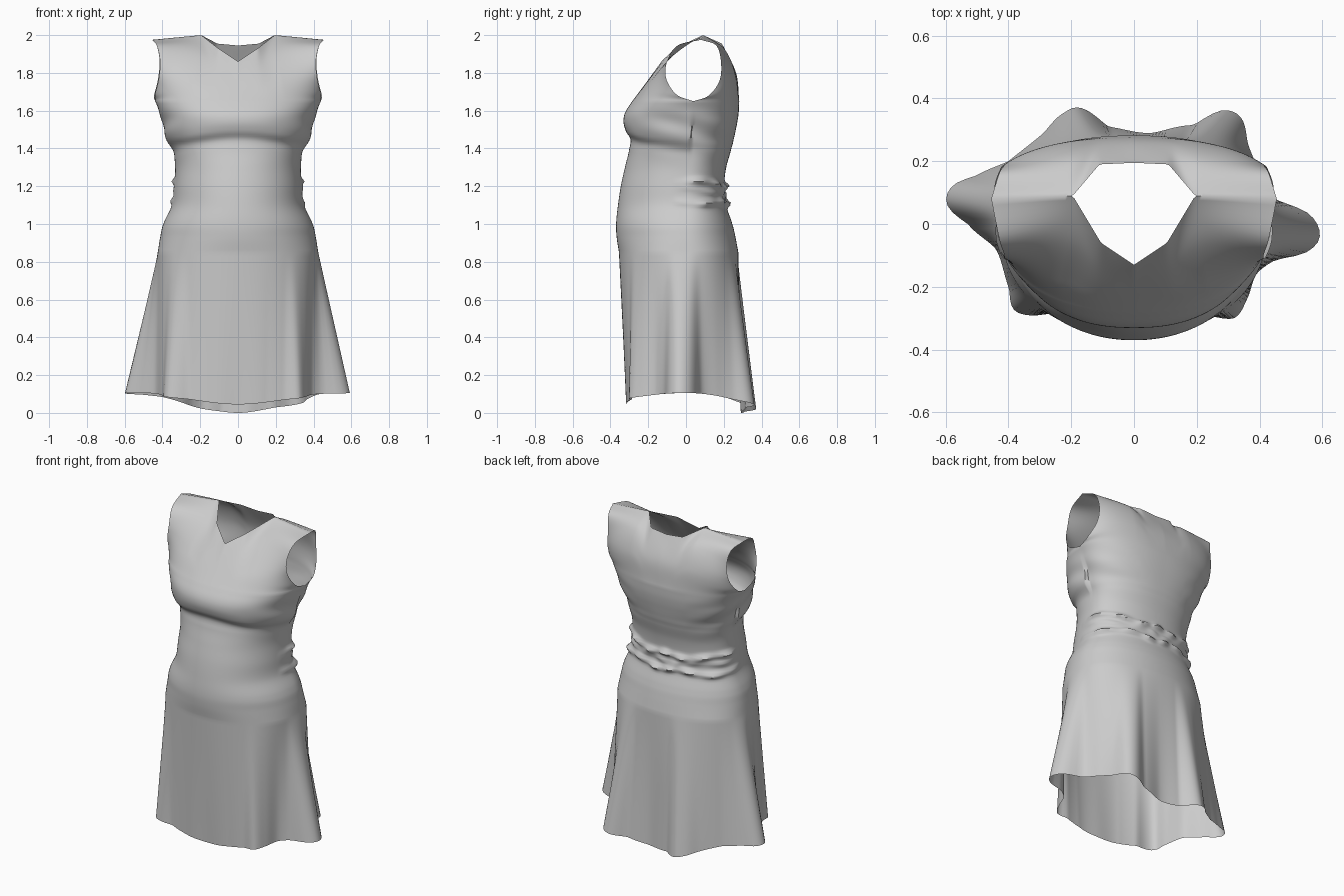
import bpy, bmesh, math
from mathutils import Vector as V

if "Cube" in bpy.data.objects:
    bpy.data.objects.remove(bpy.data.objects["Cube"])

COLS, SKIRT, TORSO, YOKE = 192, 36, 64, 32
Z_HIP, Z_ARM = 0.85, 1.65


def spline(pts, t):
    """Catmull-Rom through pts, t in 0..1"""
    n = len(pts) - 1
    i = min(int(t * n), n - 1)
    f = t * n - i
    b, c = pts[i], pts[i + 1]
    a = pts[i - 1] if i > 0 else b * 2 - c
    d = pts[i + 2] if i + 2 <= n else c * 2 - b
    return (b * 2 + (c - a) * f + (a * 2 - b * 5 + c * 4 - d) * f * f
            + (b * 3 - a - c * 3 + d) * f ** 3) * 0.5


# Torso profile: z, half width, front y, back y, centre y, squareness
PROFILE = [
    (0.85, .425, -.355, .277, 0, 2.2), (0.93, .412, -.367, .262, 0, 2.1),
    (1.00, .395, -.370, .245, 0, 2.1), (1.10, .350, -.360, .212, .01, 2.1),
    (1.20, .338, -.345, .202, .01, 2.1), (1.30, .333, -.323, .213, .02, 2.1),
    (1.40, .342, -.300, .240, .03, 2.2), (1.45, .358, -.294, .253, .03, 2.2),
    (1.49, .373, -.318, .262, .03, 2.3), (1.54, .390, -.331, .272, .04, 2.35),
    (1.59, .412, -.322, .279, .04, 2.35), (1.65, .440, -.285, .282, .04, 2.3)]

# Skirt hem outline with its folds, counter-clockwise from the right
HEM = [(.592, -.04), (.56, .03), (.45, .08), (.40, .17), (.365, .25), (.34, .34),
       (.28, .362), (.19, .315), (.05, .29), (-.08, .31), (-.17, .37), (-.23, .35),
       (-.30, .28), (-.40, .20), (-.50, .155), (-.58, .12), (-.595, .06), (-.53, 0),
       (-.44, -.08), (-.40, -.20), (-.385, -.27), (-.34, -.29), (-.26, -.285),
       (-.15, -.31), (0, -.315), (.15, -.31), (.25, -.295), (.32, -.30),
       (.36, -.24), (.39, -.16), (.45, -.115), (.55, -.09)]

# Yoke guide curves, from the armpit ring up to neckline / shoulder seam
FRONT = [
    [(0, -.285, 1.65), (0, -.21, 1.75), (0, -.13, 1.86)],
    [(.12, -.275, 1.65), (.11, -.19, 1.77), (.105, -.06, 1.93)],
    [(.23, -.24, 1.65), (.22, -.18, 1.76), (.205, -.06, 1.90), (.195, .09, 2.0)],
    [(.44, .04, 1.65), (.44, -.05, 1.685), (.42, -.105, 1.77), (.413, -.10, 1.86),
     (.43, -.045, 1.945), (.455, .08, 1.975)]]
BACK = [
    [(0, .282, 1.65), (0, .265, 1.80), (0, .195, 1.945)],
    [(.12, .275, 1.65), (.115, .26, 1.80), (.11, .19, 1.955)],
    [(.23, .26, 1.65), (.22, .255, 1.80), (.205, .20, 1.93), (.195, .09, 2.0)],
    [(.44, .04, 1.65), (.445, .12, 1.68), (.425, .178, 1.76), (.415, .185, 1.86),
     (.43, .16, 1.945), (.455, .08, 1.975)]]
FRONT, BACK = ([[V(p) for p in c] for c in s] for s in (FRONT, BACK))


def profile(z):
    z = max(PROFILE[0][0], min(Z_ARM, z))
    i = next(k for k in range(len(PROFILE) - 1) if z <= PROFILE[k + 1][0])
    f = (z - PROFILE[i][0]) / (PROFILE[i + 1][0] - PROFILE[i][0])
    n = len(PROFILE) - 1
    return [spline([V((r[j], 0)) for r in PROFILE], (i + f) / n)[0] for j in range(1, 6)]


def torso_point(th, z):
    c, s = math.cos(th), math.sin(th)
    look = z
    if s < 0:  # under-bust seam droops towards the sides
        look += 0.06 * c * c * math.exp(-((z - 1.47) / 0.08) ** 2)
    a, yf, yb, cy, n = profile(look)
    b = yb - cy if s > 0 else cy - yf
    r = ((abs(c) / a) ** n + (abs(s) / b) ** n) ** (-1 / n)
    # gathered fabric round the back of the waist
    back = max(0, min(1, (s + 0.25) / 0.5))
    for zc, amp, ph in ((1.195, .022, 0), (1.155, .010, 2), (1.11, .022, 4)):
        zw = zc + .03 * (1 - max(0, s)) * (1 if zc > 1.15 else .2) + .008 * math.sin(5 * th + ph)
        r += back * amp * (1 + .35 * math.sin(13 * th + ph)) * math.exp(-((z - zw) / .016) ** 2)
    # drag lines under the arms
    side = max(0, abs(c) - .6)
    r += .012 * side * math.sin(45 * z + 6 * s) * math.exp(-((z - 1.5) / .12) ** 2)
    return V((r * c, cy + r * s, z))


hem_polar = sorted((math.atan2(y, x) % math.tau, math.hypot(x, y)) for x, y in HEM)


def hem_point(th):
    m = len(hem_polar)
    th %= math.tau
    i = next((k for k in range(m) if hem_polar[k][0] > th), 0)
    ring = [V((hem_polar[(i + k) % m][1], 0)) for k in (-2, -1, 0, 1)]
    t0, t1 = hem_polar[i - 1][0], hem_polar[i][0]
    f = ((th - t0) % math.tau) / ((t1 - t0) % math.tau)
    r = spline(ring, (1 + f) / 3)[0]
    c, s = math.cos(th), math.sin(th)
    return V((r * c, r * s, 0.105 * c * c + (0.045 * s * s if s < 0 else 0)))


def yoke_point(th, t):
    s = math.sin(th)
    guides = BACK if s > 0 else FRONT
    u = abs(math.asin(max(-1, min(1, s))))
    u = 1 - u / (math.pi / 2)
    us = (0, .22, .45, 1)
    i = next(k for k in range(3) if u <= us[k + 1] + 1e-6)
    f = (u - us[i]) / (us[i + 1] - us[i])

    def blend(t):
        p = [spline(g, t) for g in guides]
        w = t ** 4
        return spline(p, min(1, (i + f) / 3)) * (1 - w) + p[i].lerp(p[i + 1], f) * w

    sx = -1 if math.cos(th) < 0 else 1
    p, q = blend(t), blend(0)
    p.x *= sx
    q.x *= sx
    return p + (torso_point(th, Z_ARM) - q) * (1 - t) ** 2


bm = bmesh.new()


def add_row(fn):
    return [bm.verts.new(fn(math.tau * k / COLS)) for k in range(COLS)]


def bridge(lo, hi):
    for k in range(COLS):
        j = (k + 1) % COLS
        bm.faces.new((lo[k], lo[j], hi[j], hi[k]))


# Skirt and torso rings
rows = [add_row(lambda th: hem_point(th).lerp(torso_point(th, Z_HIP), i / SKIRT))
        for i in range(SKIRT)]
rows += [add_row(lambda th: torso_point(th, Z_HIP + (Z_ARM - Z_HIP) * i / TORSO))
         for i in range(TORSO + 1)]
for lo, hi in zip(rows, rows[1:]):
    bridge(lo, hi)

# Yoke: separate front and back panels so the armholes and neck stay open
for start in (0, COLS // 2):
    sign = 1 if start == 0 else -1
    eps = 1e-5

    def column(k):
        th = math.tau * (start + k) / COLS
        th += eps if k == 0 else (-eps if k == COLS // 2 else 0)
        return [bm.verts.new(yoke_point(th, j / YOKE)) for j in range(YOKE + 1)]
    cols = [column(k) for k in range(COLS // 2 + 1)]
    for a, b in zip(cols, cols[1:]):
        for j in range(YOKE):
            bm.faces.new((a[j], b[j], b[j + 1], a[j + 1]))

# Sew the armpit ring and shoulder seams
bmesh.ops.remove_doubles(bm, verts=bm.verts[:], dist=0.0004)
bmesh.ops.recalc_face_normals(bm, faces=bm.faces[:])
mesh = bpy.data.meshes.new("dress")
bm.to_mesh(mesh)
bm.free()
dress = bpy.data.objects.new("dress", mesh)
bpy.context.collection.objects.link(dress)
bpy.context.view_layer.objects.active = dress
dress.select_set(True)
bpy.ops.object.shade_smooth_by_angle(angle=math.radians(60))
